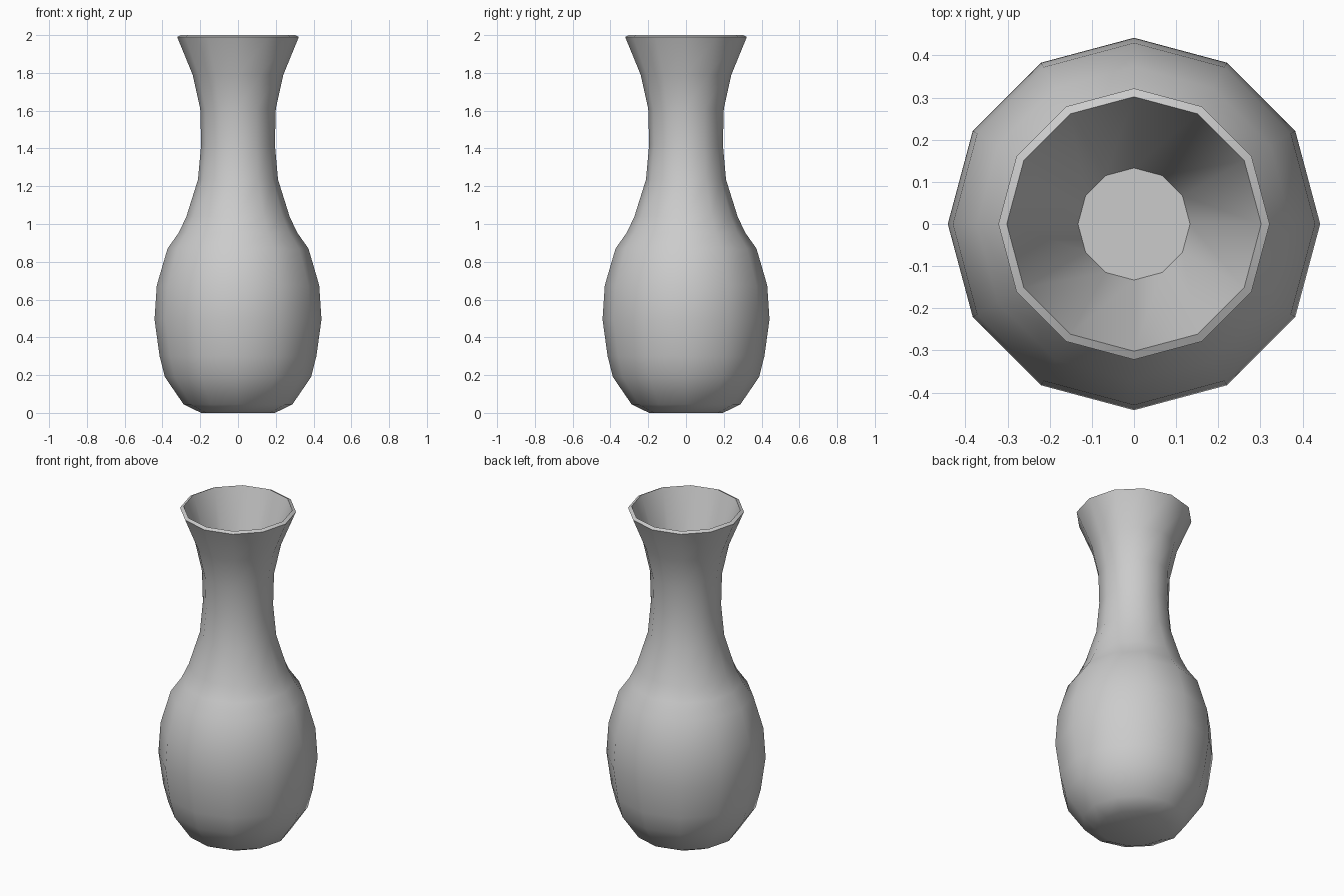
import bpy, bmesh, math

if "Cube" in bpy.data.objects:
    bpy.data.objects.remove(bpy.data.objects["Cube"])

SIDES = 12

# (radius, height) from the base up the outside, over the lip, down the throat
PROFILE = [
    (0.195, 0.0), (0.288, 0.045), (0.387, 0.19), (0.415, 0.30),
    (0.442, 0.495), (0.43, 0.675), (0.373, 0.87), (0.313, 0.955),
    (0.273, 1.04), (0.212, 1.235), (0.195, 1.42), (0.20, 1.61),
    (0.24, 1.79), (0.322, 1.99), (0.302, 2.0), (0.133, 1.5),
]


def lathe(name, profile, sides):
    bm = bmesh.new()
    rings = []
    for r, z in profile:
        angles = [2 * math.pi * i / sides for i in range(sides)]
        rings.append([bm.verts.new((r * math.cos(a), r * math.sin(a), z)) for a in angles])
    for low, high in zip(rings, rings[1:]):
        for i in range(sides):
            j = (i + 1) % sides
            bm.faces.new((low[i], low[j], high[j], high[i]))
    # flat base and throat floor
    bm.faces.new(rings[0][::-1])
    bm.faces.new(rings[-1])
    mesh = bpy.data.meshes.new(name)
    bm.to_mesh(mesh)
    bm.free()
    obj = bpy.data.objects.new(name, mesh)
    bpy.context.collection.objects.link(obj)
    return obj


# Vase body
vase = lathe("vase", PROFILE, SIDES)
bpy.context.view_layer.objects.active = vase
vase.select_set(True)
bpy.ops.object.shade_smooth_by_angle(angle=math.radians(35))
